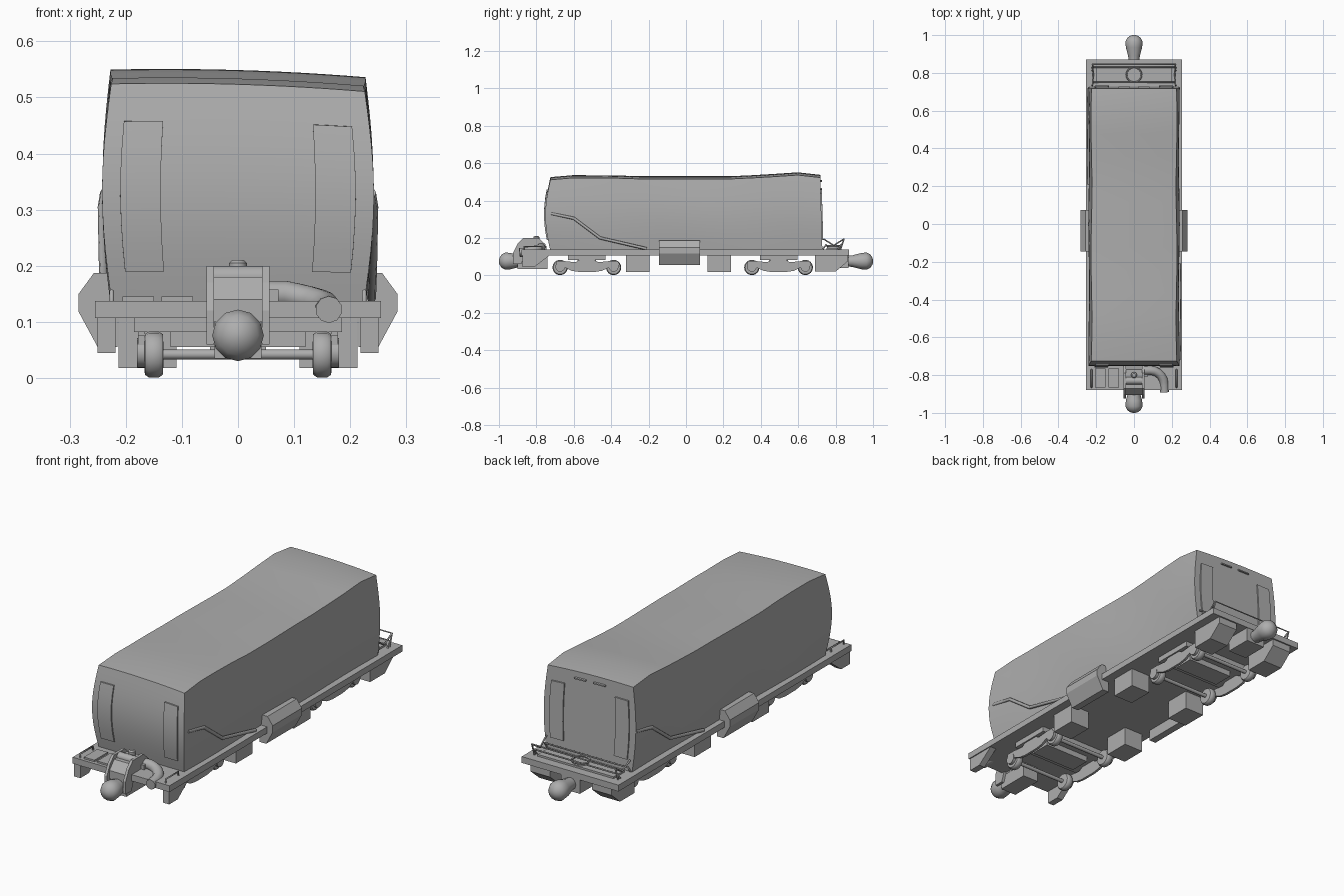
import bpy, bmesh, math
from mathutils import Matrix, Vector

if "Cube" in bpy.data.objects:
    bpy.data.objects.remove(bpy.data.objects["Cube"])

grey = bpy.data.materials.new("plain grey")
grey.diffuse_color = (0.42, 0.42, 0.42, 1)
grey.use_nodes = True
grey.node_tree.nodes["Principled BSDF"].inputs["Base Color"].default_value = grey.diffuse_color


def finish(name, bm, smooth=False, angle=40):
    bmesh.ops.recalc_face_normals(bm, faces=bm.faces)
    me = bpy.data.meshes.new(name)
    bm.to_mesh(me)
    bm.free()
    me.materials.append(grey)
    ob = bpy.data.objects.new(name, me)
    bpy.context.collection.objects.link(ob)
    if smooth:
        bpy.ops.object.select_all(action='DESELECT')
        bpy.context.view_layer.objects.active = ob
        ob.select_set(True)
        bpy.ops.object.shade_smooth_by_angle(angle=math.radians(angle))
    return ob


def box_bm(x0, x1, y0, y1, z0, z1):
    bm = bmesh.new()
    m = Matrix.Translation(((x0 + x1) / 2, (y0 + y1) / 2, (z0 + z1) / 2))
    m = m @ Matrix.Diagonal((abs(x1 - x0), abs(y1 - y0), abs(z1 - z0), 1))
    bmesh.ops.create_cube(bm, size=1, matrix=m)
    return bm


def box(name, *b):
    return finish(name, box_bm(*b))


def prism(name, profile, x0, x1):
    # (y, z) outline extruded along x
    bm = bmesh.new()
    f = bm.faces.new([bm.verts.new((x0, y, z)) for y, z in profile])
    r = bmesh.ops.extrude_face_region(bm, geom=[f])
    for v in r["geom"]:
        if isinstance(v, bmesh.types.BMVert):
            v.co.x = x1
    return finish(name, bm)


def lathe(name, profile, centre, axis, sides=16):
    # (distance, radius) rings around an axis
    bm = bmesh.new()
    q = Vector((0, 0, 1)).rotation_difference(Vector(axis))
    rings = []
    for d, r in profile:
        rings.append([bm.verts.new(Vector(centre) + q @ Vector(
            (r * math.cos(2 * math.pi * i / sides), r * math.sin(2 * math.pi * i / sides), d)))
            for i in range(sides)])
    for a, b in zip(rings, rings[1:]):
        for i in range(sides):
            j = (i + 1) % sides
            bm.faces.new((a[i], a[j], b[j], b[i]))
    bm.faces.new(rings[0])
    bm.faces.new(rings[-1])
    return finish(name, bm, True)


def tube(name, pts, r, closed=False, res=2):
    cu = bpy.data.curves.new(name, 'CURVE')
    cu.dimensions = '3D'
    cu.bevel_depth = r
    cu.bevel_resolution = res
    cu.use_fill_caps = True
    s = cu.splines.new('POLY')
    s.points.add(len(pts) - 1)
    for p, c in zip(s.points, pts):
        p.co = (*c, 1)
    s.use_cyclic_u = closed
    cu.materials.append(grey)
    ob = bpy.data.objects.new(name, cu)
    bpy.context.collection.objects.link(ob)
    bpy.ops.object.select_all(action='DESELECT')
    bpy.context.view_layer.objects.active = ob
    ob.select_set(True)
    bpy.ops.object.convert(target='MESH')
    return ob


# Dented hull: a straight box bent by a shared warp
ROOF = [(-0.73, -0.008), (-0.6, 0.003), (-0.36, 0.001), (-0.28, -0.003), (0.26, -0.003),
        (0.45, 0.008), (0.6, 0.018), (0.73, 0.003)]


def roof(y):
    for (a, h), (b, k) in zip(ROOF, ROOF[1:]):
        if y <= b:
            return h + (k - h) * max(0, (y - a) / (b - a))
    return ROOF[-1][1]


def warp(co):
    x, y, z = co
    t = min(1, max(0, (z - 0.13) / 0.395))
    bulge = math.sin(math.pi * t)
    co.x = x * (1 + 0.065 * bulge + 0.012 * math.sin(9 * y + 3 * t))
    co.y = y - 0.028 * bulge * max(0, -y / 0.73) ** 4 + 0.012 * (1 - t) * max(0, y / 0.73) ** 4
    co.z = z + t * (roof(y) - 0.03 * x + 0.006 * (1 - (x / 0.225) ** 2))


def warped(name, bounds, cuts):
    bm = box_bm(*bounds)
    bmesh.ops.subdivide_edges(bm, edges=bm.edges[:], cuts=cuts, use_grid_fill=True)
    for v in bm.verts:
        warp(v.co)
    return finish(name, bm, True, 50)


warped("hull", (-0.225, 0.225, -0.725, 0.718, 0.13, 0.525), 11)
for s in (-1, 1):
    a, b = sorted((s * 0.128, s * 0.195))
    warped("front_door_plate", (a, b, -0.731, -0.722, 0.19, 0.458), 5)
    warped("rear_door_plate", (a, b, 0.715, 0.724, 0.19, 0.458), 5)
    a, b = sorted((s * 0.02, s * 0.08))
    warped("rear_grip", (a, b, 0.715, 0.727, 0.492, 0.498), 1)

# Deck and underframe
box("deck", -0.255, 0.255, -0.88, 0.872, 0.107, 0.137)
for s in (-1, 1):
    box("under_box_front", s * 0.11, s * 0.213, -0.32, -0.195, 0.018, 0.11)
    box("under_box_rear", s * 0.11, s * 0.213, 0.115, 0.24, 0.018, 0.11)
    prism("front_step", [(-0.875, 0.11), (-0.875, 0.045), (-0.81, 0.045), (-0.725, 0.11)],
          s * 0.218, s * 0.25)
    prism("rear_step", [(0.69, 0.11), (0.69, 0.02), (0.80, 0.02), (0.865, 0.075), (0.865, 0.11)],
          s * 0.11, s * 0.213)
    # Side tank with chamfered outer edges
    bm = bmesh.new()
    prof = [(0.215, 0.187), (0.257, 0.187), (0.284, 0.15), (0.284, 0.118), (0.25, 0.055), (0.215, 0.055)]
    f = bm.faces.new([bm.verts.new((s * x, -0.145, z)) for x, z in prof])
    r = bmesh.ops.extrude_face_region(bm, geom=[f])
    for v in r["geom"]:
        if isinstance(v, bmesh.types.BMVert):
            v.co.y = 0.075
    finish("side_tank", bm)
    # Sloping side pipe, turned half round for the other side
    tube("side_pipe", [(s * 0.238, s * -0.72, 0.33), (s * 0.242, s * -0.60, 0.305),
                       (s * 0.24, s * -0.46, 0.20), (s * 0.238, s * -0.21, 0.142)], 0.008)

# Two bogies with wheels, axles and side frames
for c in (-0.53, 0.495):
    box("bogie_bolster", -0.185, 0.185, c - 0.10, c + 0.10, 0.082, 0.108)
    box("bogie_beam", -0.12, 0.12, c - 0.05, c + 0.05, 0.055, 0.085)
    for e in (-0.143, 0.143):
        lathe("axle", [(-0.17, 0.009), (0.17, 0.009)], (0, c + e, 0.042), (1, 0, 0), 10)
        for s in (-1, 1):
            lathe("wheel", [(-0.017, 0.02), (-0.016, 0.036), (-0.009, 0.041), (0.009, 0.041),
                            (0.016, 0.036), (0.017, 0.02)], (s * 0.15, c + e, 0.042), (1, 0, 0))
            lathe("axle_box", [(-0.008, 0.026), (0.008, 0.026)], (s * 0.172, c + e, 0.045), (1, 0, 0), 12)
    half = [(0.175, 0.06), (0.165, 0.076), (0.12, 0.076), (0.06, 0.07), (0.04, 0.082)]
    low = [(-0.04, 0.018), (-0.08, 0.024), (-0.11, 0.038), (-0.165, 0.042), (-0.175, 0.06)]
    prof = half + [(-y, z) for y, z in half[::-1]][:-1] + low[::-1][1:] + [(-y, z) for y, z in low[:-1]]
    for s in (-1, 1):
        prism("side_frame", [(c + y, z) for y, z in prof], s * 0.166, s * 0.178)

# Couplers
coupler = [(0.86, 0.028), (0.89, 0.031), (0.935, 0.043), (0.965, 0.046), (0.985, 0.036), (0.997, 0.018), (1.0, 0.005)]
for s in (-1, 1):
    lathe("coupler", coupler, (0, 0, 0.076), (0, s, 0), 12)
box("coupler_mount_front", -0.042, 0.042, -0.9, -0.74, 0.035, 0.11)
box("coupler_mount_rear", -0.05, 0.05, 0.74, 0.87, 0.04, 0.11)

# Front winch housing with cheek plates
cheek = [(-0.925, 0.06), (-0.925, 0.12), (-0.90, 0.17), (-0.87, 0.2), (-0.79, 0.2),
         (-0.75, 0.165), (-0.75, 0.12), (-0.86, 0.12), (-0.88, 0.06)]
for s in (-1, 1):
    prism("winch_cheek", cheek, s * 0.043, s * 0.056)
prism("winch_body", [(-0.905, 0.1), (-0.905, 0.14), (-0.87, 0.18), (-0.77, 0.18), (-0.75, 0.13), (-0.75, 0.1)],
      -0.043, 0.043)
lathe("winch_drum", [(-0.043, 0.02), (0.043, 0.02)], (0, -0.83, 0.18), (1, 0, 0), 12)
lathe("winch_cap", [(0, 0.016), (0.025, 0.016), (0.03, 0.01)], (0, -0.80, 0.18), (0, 0, 1), 12)

# Bent air duct
bend = [(0.05, -0.775, 0.15), (0.085, -0.775, 0.15)]
bend += [(0.085 + 0.075 * math.sin(a), -0.85 + 0.075 * math.cos(a), 0.15 - 0.025 * a / 1.571)
         for a in (0.3, 0.6, 0.9, 1.2, 1.571)] + [(0.162, -0.89, 0.122)]
tube("air_duct", bend, 0.024, res=3)
box("duct_flange", 0.056, 0.072, -0.81, -0.745, 0.137, 0.158)

# Front deck hatches and grab rails
for x in (-0.178, -0.108):
    box("deck_hatch", x - 0.028, x + 0.028, -0.865, -0.765, 0.135, 0.145)
for s in (-1, 1):
    x = s * 0.225
    tube("front_grab_rail", [(x, -0.865, 0.135), (x, -0.865, 0.155), (x, -0.77, 0.155), (x, -0.77, 0.135)], 0.004)

# Rear guard rails, hand wheel and plate
for y, h in ((0.75, 0.165), (0.83, 0.165), (0.845, 0.195)):
    tube("rear_rail", [(-0.22, y - 0.02, 0.137), (-0.22, y, h), (0.22, y, h), (0.22, y - 0.02, 0.137)], 0.004)
for s in (-1, 1):
    tube("rear_side_rail", [(s * 0.22, 0.735, 0.195), (s * 0.215, 0.79, 0.16), (s * 0.22, 0.845, 0.195)], 0.004)
box("rear_plate", -0.2, 0.2, 0.75, 0.83, 0.135, 0.146)
ring = [(0.04 * math.cos(i * math.pi / 8), 0.79 + 0.04 * math.sin(i * math.pi / 8), 0.158) for i in range(16)]
tube("hand_wheel", ring, 0.004, True)
lathe("hand_wheel_hub", [(0, 0.036), (0.014, 0.036)], (0, 0.79, 0.14), (0, 0, 1))
